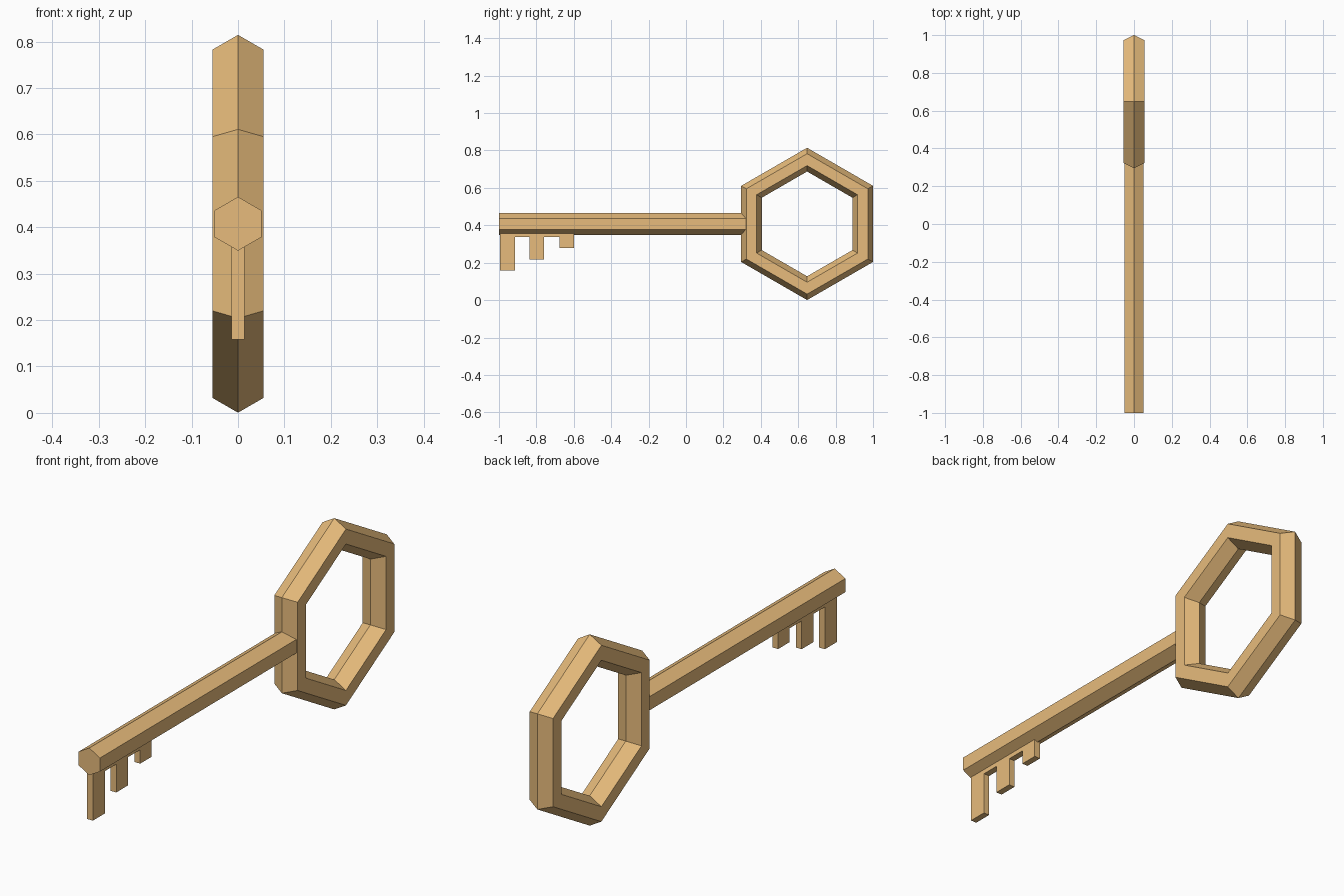
import bpy, bmesh, math
from mathutils import Matrix

if "Cube" in bpy.data.objects:
    bpy.data.objects.remove(bpy.data.objects["Cube"])

AXIS_Z = 0.4075      # height of the shaft and ring centre

brass = bpy.data.materials.new("brass")
brass.diffuse_color = (0.80, 0.50, 0.20, 1)
brass.use_nodes = True
brass.node_tree.nodes["Principled BSDF"].inputs["Base Color"].default_value = brass.diffuse_color


def finish(bm, name):
    bmesh.ops.recalc_face_normals(bm, faces=bm.faces)
    mesh = bpy.data.meshes.new(name)
    bm.to_mesh(mesh)
    bm.free()
    mesh.materials.append(brass)
    obj = bpy.data.objects.new(name, mesh)
    bpy.context.collection.objects.link(obj)
    return obj


def extrude(points, vector, name):
    bm = bmesh.new()
    face = bm.faces.new([bm.verts.new(p) for p in points])
    ext = bmesh.ops.extrude_face_region(bm, geom=[face], use_keep_orig=True)
    verts = [g for g in ext["geom"] if isinstance(g, bmesh.types.BMVert)]
    bmesh.ops.translate(bm, verts=verts, vec=vector)
    return finish(bm, name)


# Ring handle: hexagonal loop with a hexagonal section
major, minor, ring_y = 0.3435, 0.0635, 0.6475
bm = bmesh.new()
loops = []
for i in range(6):
    a = math.radians(90 + 60 * i)
    loop = []
    for j in range(6):
        b = math.radians(60 * j)
        r = major + minor * math.cos(b)
        loop.append(bm.verts.new((minor * math.sin(b),
                                  ring_y + r * math.cos(a),
                                  AXIS_Z + r * math.sin(a))))
    loops.append(loop)
for i in range(6):
    p, q = loops[i], loops[(i + 1) % 6]
    for j in range(6):
        k = (j + 1) % 6
        bm.faces.new((p[j], p[k], q[k], q[j]))
finish(bm, "ring_handle")

# Shaft: hexagonal bar running into the ring
shaft_r = 0.058
hexagon = [(shaft_r * math.sin(math.radians(60 * i)), -1.0,
            AXIS_Z + shaft_r * math.cos(math.radians(60 * i))) for i in range(6)]
extrude(hexagon, (0, 1.335, 0), "shaft")

# Key bit: one comb with three teeth of falling length
root, gap = 0.375, 0.338
profile = [(-0.6, root), (-0.995, root)]
for start, end, bottom in ((-0.995, -0.915, 0.158),
                           (-0.838, -0.758, 0.218),
                           (-0.677, -0.6, 0.279)):
    if start > -0.99:
        profile.append((start, gap))
    profile += [(start, bottom), (end, bottom)]
    if end < -0.61:
        profile.append((end, gap))
half = 0.0135
extrude([(-half, y, z) for y, z in profile], (2 * half, 0, 0), "key_bit")
